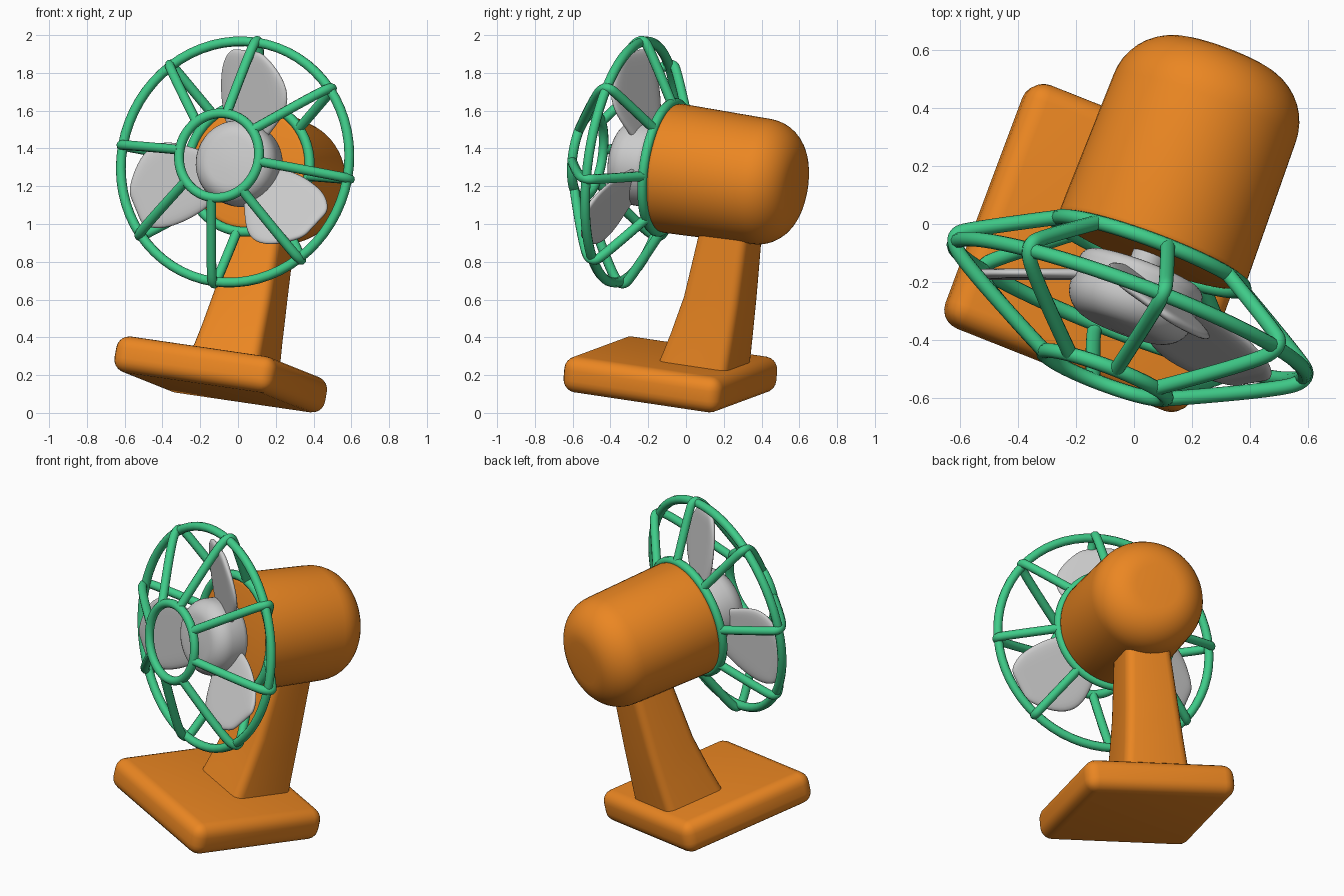
import bpy, bmesh, math
from mathutils import Vector, Matrix

if "Cube" in bpy.data.objects:
    bpy.data.objects.remove(bpy.data.objects["Cube"])

# Tilted pose of the whole fan: local y runs along the motor axis, origin on that axis
X = Vector((0.921, -0.365, -0.135)).normalized()
Z = X.cross(Vector((0.335, 0.93, -0.137))).normalized()
Y = Z.cross(X)
POSE = Matrix.Translation((0.113, 0.05, 1.277)) @ Matrix((X, Y, Z)).transposed().to_4x4()


def material(name, color):
    m = bpy.data.materials.new(name)
    m.diffuse_color = color
    m.use_nodes = True
    m.node_tree.nodes["Principled BSDF"].inputs["Base Color"].default_value = m.diffuse_color
    return m


orange = material("orange_paint", (0.83, 0.24, 0.016, 1))
green = material("green_wire", (0.05, 0.60, 0.25, 1))


def finish(name, bm, mat=None, local=Matrix(), angle=40):
    bmesh.ops.recalc_face_normals(bm, faces=bm.faces[:])
    me = bpy.data.meshes.new(name)
    bm.to_mesh(me)
    bm.free()
    ob = bpy.data.objects.new(name, me)
    bpy.context.collection.objects.link(ob)
    if mat:
        me.materials.append(mat)
    ob.matrix_world = POSE @ local
    bpy.ops.object.select_all(action='DESELECT')
    ob.select_set(True)
    bpy.context.view_layer.objects.active = ob
    bpy.ops.object.shade_smooth_by_angle(angle=math.radians(angle))
    return ob


def lathe(name, profile, mat=None, steps=56):
    """Revolve (radius, y) points about the motor axis."""
    bm = bmesh.new()
    vs = [bm.verts.new((r, y, 0)) for r, y in profile]
    es = [bm.edges.new(p) for p in zip(vs, vs[1:])]
    bmesh.ops.spin(bm, geom=vs + es, cent=(0, 0, 0), axis=(0, 1, 0),
                   angle=2 * math.pi, steps=steps)
    bmesh.ops.remove_doubles(bm, verts=bm.verts[:], dist=1e-4)
    return finish(name, bm, mat)


def arc(r, y, f, a0, a1, n=8):
    return [(r + f * math.cos(math.radians(a0 + (a1 - a0) * i / n)),
             y + f * math.sin(math.radians(a0 + (a1 - a0) * i / n))) for i in range(n + 1)]


def wire(name, points, cyclic=False):
    """Round green wire along a smooth path."""
    cu = bpy.data.curves.new(name, 'CURVE')
    cu.dimensions = '3D'
    cu.bevel_depth = 0.026
    cu.bevel_resolution = 3
    cu.use_fill_caps = True
    sp = cu.splines.new('POLY' if cyclic else 'NURBS')
    sp.points.add(len(points) - 1)
    for p, co in zip(sp.points, points):
        p.co = (*co, 1)
    sp.use_cyclic_u = cyclic
    if not cyclic:
        sp.order_u = 3
        sp.use_endpoint_u = True
        sp.resolution_u = 8
    sp.use_smooth = True
    cu.materials.append(green)
    ob = bpy.data.objects.new(name, cu)
    bpy.context.collection.objects.link(ob)
    ob.matrix_world = POSE


def polar(r, y, a):
    return (r * math.cos(a), y, r * math.sin(a))


# Base slab with rounded edges
bm = bmesh.new()
bmesh.ops.create_cube(bm, size=1, matrix=Matrix.Diagonal((0.914, 0.90, 0.194, 1)))
bmesh.ops.bevel(bm, geom=bm.edges[:], offset=0.07, segments=5, profile=0.5, affect='EDGES')
finish("base", bm, orange, Matrix.Translation((0.005, -0.045, -1.10)))

# Neck: rounded rectangles lofted from base to motor (height, half width, front, back)
bm = bmesh.new()
loops = []
for w, a, s0, s1 in [(-1.04, 0.20, -0.065, 0.335), (-0.85, 0.18, -0.01, 0.347),
                     (-0.65, 0.163, 0.04, 0.357), (-0.2, 0.13, 0.10, 0.37)]:
    f = 0.05
    ring = []
    for cx, cy, start in [(a - f, s1 - f, 0), (f - a, s1 - f, 90),
                          (f - a, s0 + f, 180), (a - f, s0 + f, 270)]:
        ring += [bm.verts.new((x, y, w)) for x, y in arc(cx, cy, f, start, start + 90, 4)]
    loops.append(ring)
for lo, hi in zip(loops, loops[1:]):
    for i in range(len(lo)):
        j = (i + 1) % len(lo)
        bm.faces.new((lo[i], lo[j], hi[j], hi[i]))
bm.faces.new(loops[0])
bm.faces.new(loops[-1])
finish("neck", bm, orange)

# Motor housing with a domed back
lathe("motor_housing", [(0, -0.17)] + arc(0.30, -0.125, 0.045, -90, 0, 4)
      + arc(0.13, 0.375, 0.205, 0, 90, 10) + [(0, 0.583)], orange)

# Hub and shaft
lathe("hub", [(0, -0.452), (0.06, -0.450)] + arc(0.125, -0.345, 0.10, -90, 0, 8)
      + arc(0.185, -0.26, 0.04, 0, 90, 4) + [(0, -0.22)])
lathe("shaft", [(0, -0.24), (0.06, -0.24), (0.06, -0.15), (0, -0.15)])

# Three cupped blades, from rows of (radius along blade, left edge, right edge)
rows = [(0.10, -0.06, 0.09), (0.20, -0.13, 0.17), (0.31, -0.17, 0.255),
        (0.42, -0.185, 0.25), (0.52, -0.18, 0.165), (0.595, -0.13, 0.06)]
for k in range(3):
    bm = bmesh.new()
    grid = []
    for v, left, right in rows:
        us = [left + (right - left) * t / 4 for t in range(5)]
        grid.append([bm.verts.new((u, -0.30 - 0.30 * (v - 0.2) - 0.25 * u, v)) for u in us])
    for lo, hi in zip(grid, grid[1:]):
        for i in range(4):
            bm.faces.new((lo[i], lo[i + 1], hi[i + 1], hi[i]))
    ob = finish(f"blade_{k + 1}", bm, None, Matrix.Rotation(k * 2 * math.pi / 3, 4, 'Y'), 180)
    so = ob.modifiers.new("thickness", 'SOLIDIFY')
    so.thickness = 0.035
    so.offset = 0
    ob.modifiers.new("smooth", 'SUBSURF').levels = 2
    ob.modifiers["smooth"].render_levels = 2

# Guard: three hoops and eight bent spokes
for name, r, y in [("guard_back_hoop", 0.345, -0.165), ("guard_outer_hoop", 0.645, -0.37),
                   ("guard_front_hoop", 0.226, -0.615)]:
    wire(name, [polar(r, y, i * math.pi / 32) for i in range(64)], True)
for k in range(8):
    path = [(0.345, -0.165), (0.60, -0.305), (0.675, -0.36), (0.59, -0.44), (0.226, -0.615)]
    wire(f"guard_spoke_{k + 1}", [polar(r, y, k * math.pi / 4) for r, y in path])
